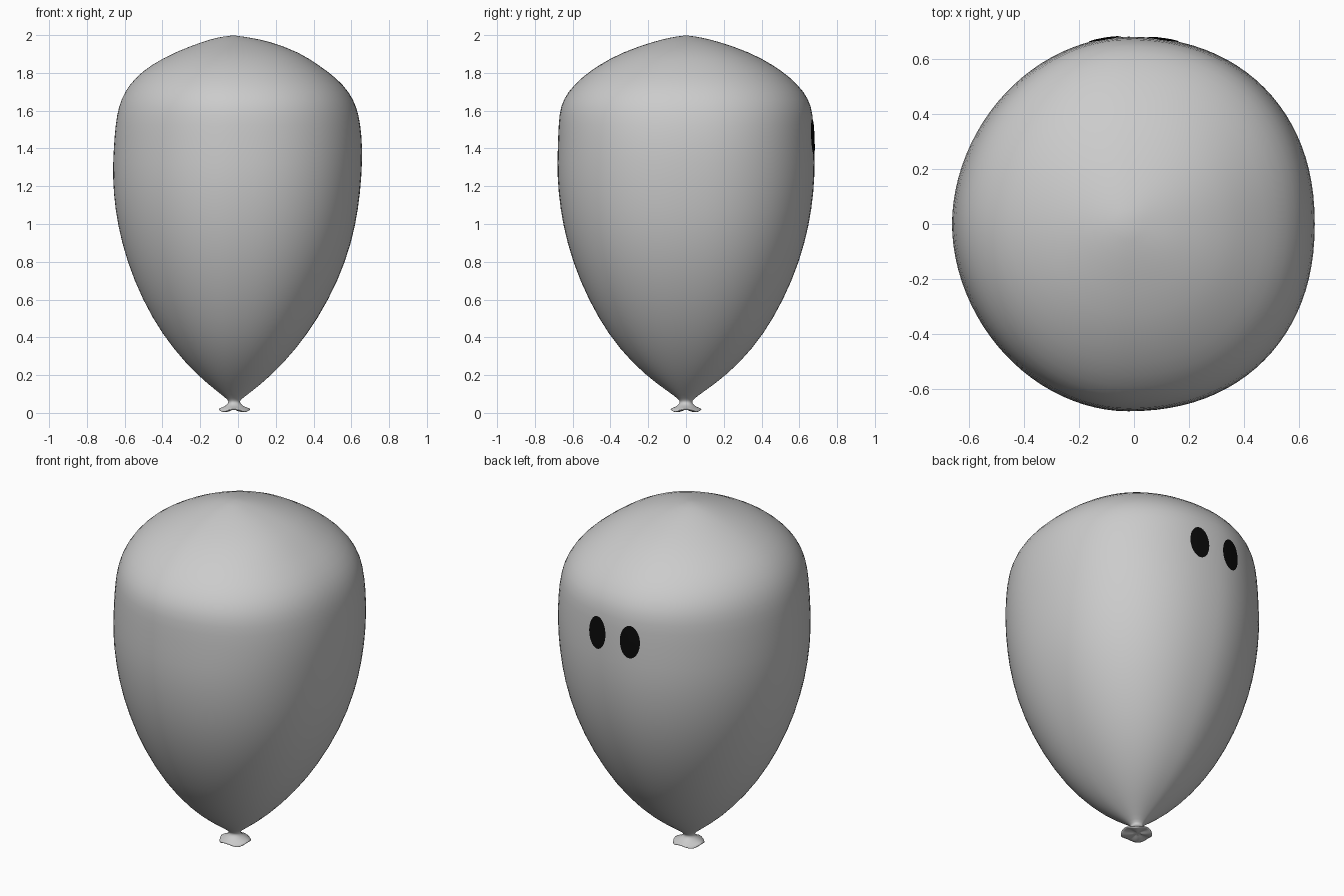
import bpy, bmesh, math

if "Cube" in bpy.data.objects:
    bpy.data.objects.remove(bpy.data.objects["Cube"])

CX = -0.025   # axis of the slightly lopsided balloon
SEG = 48

# Cross-sections from top to mouth: z, left x, right x, half depth in y
ROWS = [
    (1.987, -.11, .06, .085), (1.968, -.18, .165, .165), (1.91, -.336, .325, .34),
    (1.84, -.465, .43, .465), (1.775, -.545, .52, .555), (1.70, -.602, .59, .628),
    (1.62, -.634, .63, .668), (1.53, -.650, .65, .676), (1.40, -.660, .661, .681),
    (1.25, -.666, .656, .684), (1.08, -.653, .639, .668), (.90, -.618, .603, .632),
    (.70, -.553, .532, .565), (.50, -.455, .425, .465), (.34, -.345, .31, .355),
    (.20, -.217, .18, .217), (.11, -.105, .068, .09), (.075, -.06, .02, .042),
    (.06, -.048, .008, .03), (.045, -.055, .015, .037), (.03, -.08, .04, .058),
    (.016, -.107, .07, .087), (.008, -.10, .062, .08), (.012, -.06, .02, .04),
]


def make_object(name, bm):
    bmesh.ops.recalc_face_normals(bm, faces=bm.faces)
    for f in bm.faces:
        f.smooth = True
    me = bpy.data.meshes.new(name)
    bm.to_mesh(me)
    bm.free()
    ob = bpy.data.objects.new(name, me)
    bpy.context.collection.objects.link(ob)
    return ob


def skin(bm, rings):
    for a, b in zip(rings, rings[1:]):
        for i in range(len(a)):
            j = (i + 1) % len(a)
            bm.faces.new((a[i], a[j], b[j], b[i]))


def cap(bm, ring, co):
    tip = bm.verts.new(co)
    for i in range(len(ring)):
        bm.faces.new((ring[i], ring[(i + 1) % len(ring)], tip))


def section(bm, z, xl, xr, r):
    """Rounded section, squarer on the right than on the left."""
    ring = []
    for i in range(SEG):
        a = 2 * math.pi * i / SEG
        c, s = math.cos(a), math.sin(a)
        e, rx = (2.2, xr - CX) if c > 0 else (1.92, CX - xl)
        x = math.copysign(abs(c) ** (2 / e), c) * rx
        y = math.copysign(abs(s) ** (2 / e), s) * r
        # wavy rim of the mouth
        wave = .006 * math.cos(4 * a) if z < .02 else 0
        ring.append(bm.verts.new((CX + x, y, z + wave)))
    return ring


# Balloon skin with neck and flared mouth
bm = bmesh.new()
rings = [section(bm, *row) for row in ROWS]
skin(bm, rings)
cap(bm, rings[0], (CX, 0, 2.0))
cap(bm, rings[-1], (CX, 0, .02))
balloon = make_object("balloon", bm)
balloon.modifiers.new("smooth", 'SUBSURF').levels = 1
balloon.modifiers["smooth"].render_levels = 1

# Two oval eyes laid on the back of the skin
black = bpy.data.materials.new("black")
black.diffuse_color = (0.003, 0.003, 0.003, 1)
black.use_nodes = True
black.node_tree.nodes["Principled BSDF"].inputs["Base Color"].default_value = black.diffuse_color
for side, x0 in (("left", -.105), ("right", .105)):
    bm = bmesh.new()
    rings = []
    for k in range(5, 0, -1):
        ring = []
        for i in range(32):
            a = 2 * math.pi * i / 32
            ring.append(bm.verts.new((x0 + .058 * k / 5 * math.cos(a), 1.0,
                                      1.46 + .093 * k / 5 * math.sin(a))))
        rings.append(ring)
    skin(bm, rings)
    cap(bm, rings[-1], (x0, 1.0, 1.46))
    eye = make_object(side + "_eye", bm)
    eye.data.materials.append(black)
    wrap = eye.modifiers.new("wrap", 'SHRINKWRAP')
    wrap.target = balloon
    wrap.wrap_method = 'PROJECT'
    wrap.use_project_y = True
    wrap.use_project_z = False
    wrap.use_negative_direction = True
    wrap.use_positive_direction = False
    wrap.wrap_mode = 'ABOVE_SURFACE'
    wrap.offset = .005
